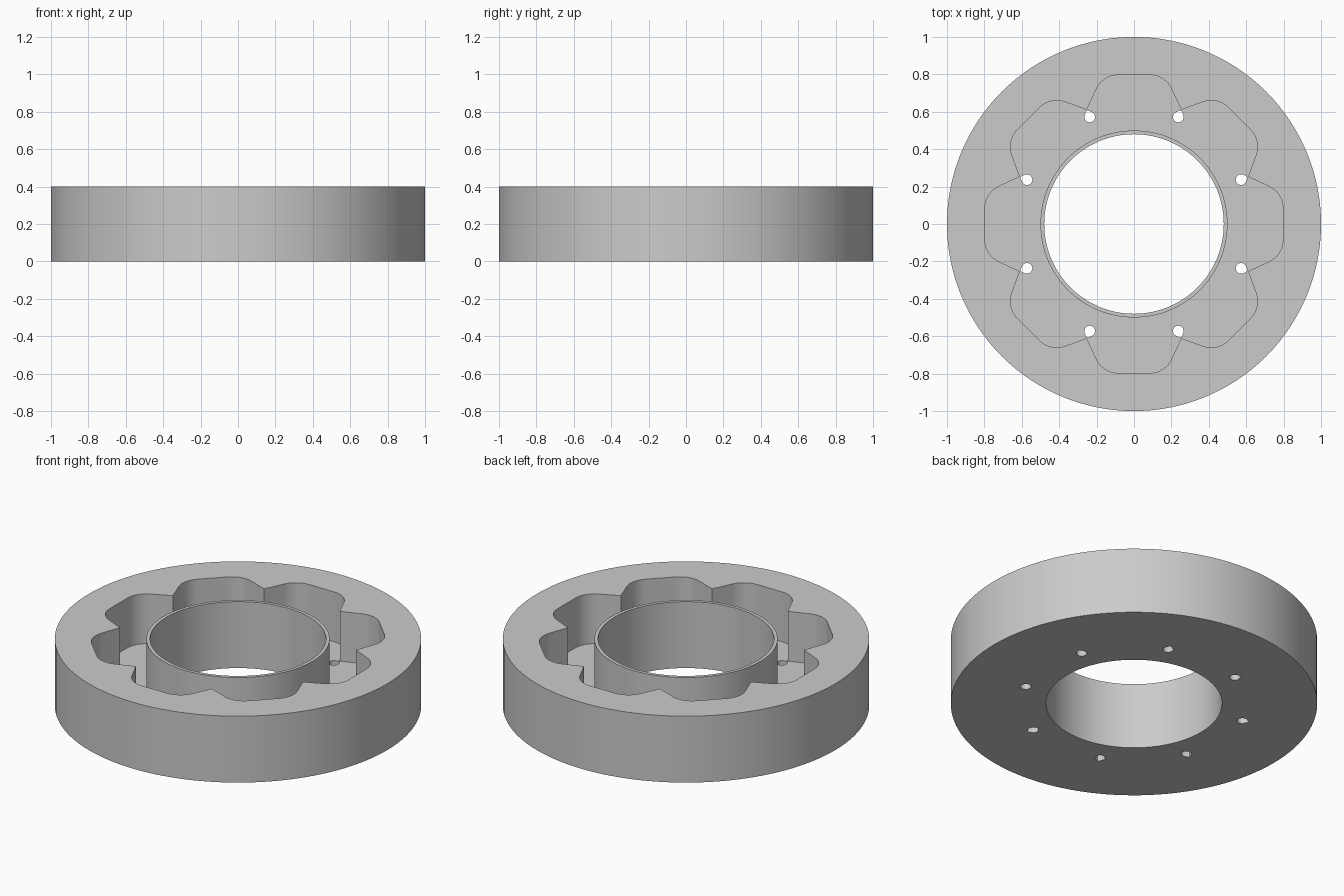
import bpy, bmesh
from math import sin, cos, pi, radians
from mathutils import Vector, Matrix

cube = bpy.data.objects.get("Cube")
if cube:
    bpy.data.objects.remove(cube, do_unlink=True)

HEIGHT, FLOOR = 0.4, 0.1
LOBES = 8
STEP = 2 * pi / LOBES
bm = bmesh.new()


def arc(cx, cy, r, start, end, n):
    return [Vector((cx + r * cos(start + (end - start) * i / n),
                    cy + r * sin(start + (end - start) * i / n))) for i in range(n + 1)]


def circle(r, n=128):
    return arc(0, 0, r, 0, 2 * pi, n)[:-1]


def turned(points, angle):
    return [Matrix.Rotation(angle, 2) @ p for p in points]


def ring(points, z):
    """Closed loop of edges at height z."""
    vs = [bm.verts.new((p.x, p.y, z)) for p in points]
    return vs, [bm.edges.new((vs[i - 1], vs[i])) for i in range(len(vs))]


def wall(points, low, high):
    """Upright wall along an outline; returns its lower and upper edges."""
    (va, ea), (vb, eb) = ring(points, low), ring(points, high)
    for i in range(len(va)):
        bm.faces.new((va[i - 1], va[i], vb[i], vb[i - 1]))
    return ea, eb


def cap(*loops):
    """Flat face between an outer loop and its holes."""
    bmesh.ops.triangle_fill(bm, edges=[e for l in loops for e in l],
                            use_beauty=True, use_dissolve=False)


# Pocket outline: one lobe with rounded corners, repeated round the centre
flat, top, corner, lean = 0.083, 0.797, 0.13, radians(25)
right = arc(flat, top - corner, corner, pi / 2, lean, 10)
end = right[-1]
slope = 1 / math_tan if (math_tan := sin(STEP / 2) / cos(STEP / 2)) else 0
run = (end.y - slope * end.x) / (cos(lean) + slope * sin(lean))
tip = end + run * Vector((sin(lean), -cos(lean)))
left = [Vector((-p.x, p.y)) for p in reversed(right)]
lobe = left + right + [tip]
pocket = [p for i in range(LOBES) for p in turned(lobe, -i * STEP)]

# Teardrop drain hole just inside each cusp
radius = 0.029
half = STEP / 2 + lean
reach = radius / sin(half)
centre = tip.length - 0.002 - reach
drop = [Vector((centre + reach, 0))] + arc(centre, 0, radius, pi / 2 - half,
                                         1.5 * pi + half, 14)
drops = [turned(drop, (i + 0.5) * STEP) for i in range(LOBES)]

# Upright walls
outer_low, outer_high = wall(circle(1.0), 0, HEIGHT)
pocket_low, pocket_high = wall(pocket, FLOOR, HEIGHT)
tube_low, tube_high = wall(circle(0.5), FLOOR, HEIGHT)
bore_low, bore_high = wall(circle(0.48), 0, HEIGHT)
holes = [wall(d, 0, FLOOR) for d in drops]

# Underside, pocket floor, rim and tube lip
cap(outer_low, bore_low, *[h[0] for h in holes])
cap(pocket_low, tube_low, *[h[1] for h in holes])
cap(outer_high, pocket_high)
cap(tube_high, bore_high)
bmesh.ops.recalc_face_normals(bm, faces=bm.faces)

mesh = bpy.data.meshes.new("lobed_ring_housing")
bm.to_mesh(mesh)
bm.free()
housing = bpy.data.objects.new("lobed_ring_housing", mesh)
bpy.context.collection.objects.link(housing)

# Plain grey material
grey = bpy.data.materials.new("plain grey")
grey.use_nodes = True
colour = (0.6, 0.6, 0.6, 1)
grey.diffuse_color = colour
grey.node_tree.nodes["Principled BSDF"].inputs["Base Color"].default_value = colour
mesh.materials.append(grey)

bpy.ops.object.select_all(action="DESELECT")
housing.select_set(True)
bpy.context.view_layer.objects.active = housing
bpy.ops.object.shade_smooth_by_angle(angle=radians(25))
